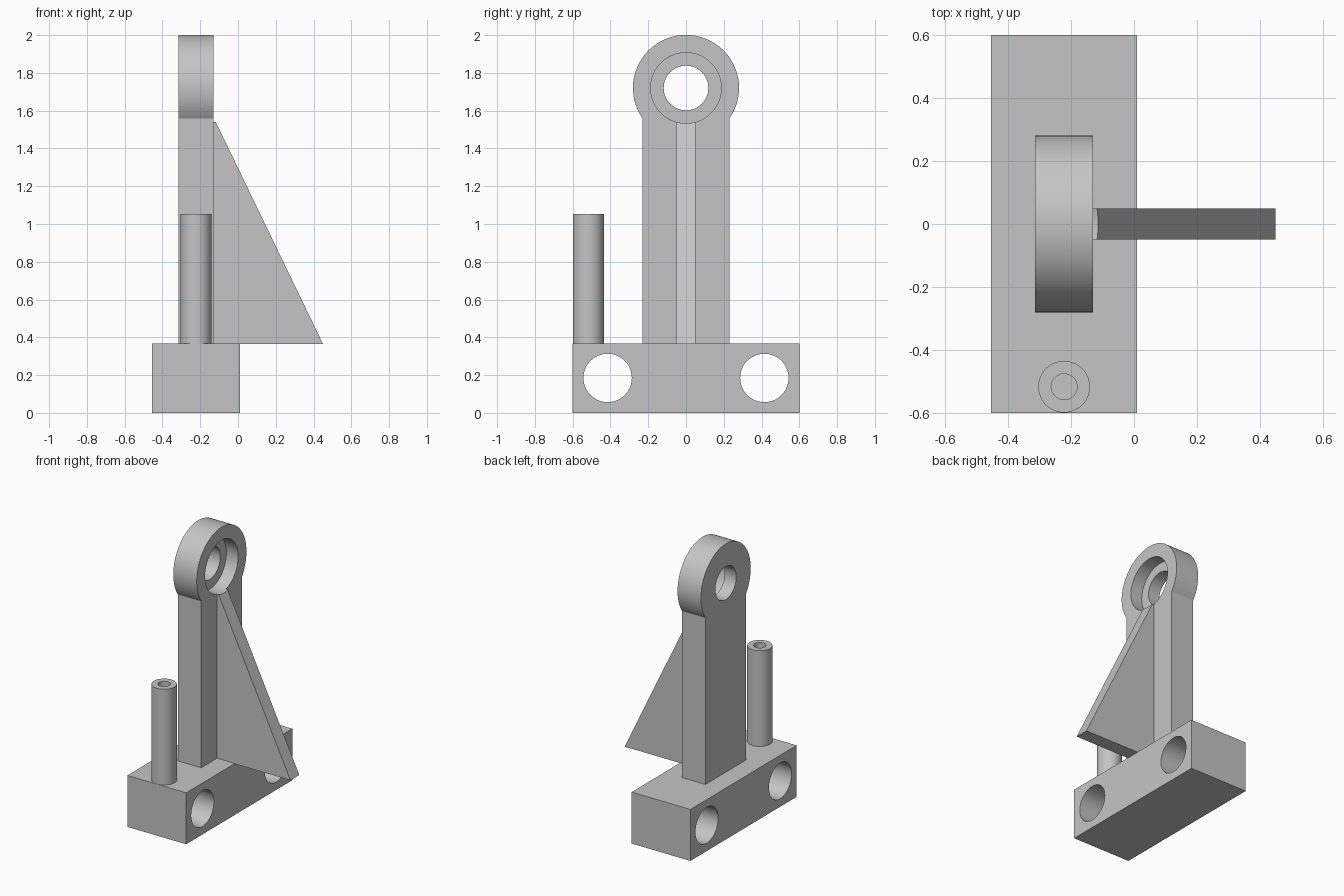
import bpy, bmesh
from math import asin, cos, sin, pi
from mathutils import Matrix

cube = bpy.data.objects.get("Cube")
if cube:
    bpy.data.objects.remove(cube, do_unlink=True)

grey = bpy.data.materials.new("plain grey")
grey.use_nodes = True
grey.diffuse_color = (0.56, 0.56, 0.56, 1)
grey.node_tree.nodes["Principled BSDF"].inputs["Base Color"].default_value = grey.diffuse_color


def finish(name, bm):
    bmesh.ops.recalc_face_normals(bm, faces=bm.faces)
    mesh = bpy.data.meshes.new(name)
    bm.to_mesh(mesh)
    bm.free()
    mesh.materials.append(grey)
    obj = bpy.data.objects.new(name, mesh)
    bpy.context.collection.objects.link(obj)
    return obj


def prism(name, points, direction):
    """Extrude a closed outline along a direction."""
    bm = bmesh.new()
    face = bm.faces.new([bm.verts.new(p) for p in points])
    new = bmesh.ops.extrude_face_region(bm, geom=[face])["geom"]
    bmesh.ops.translate(bm, vec=direction,
                        verts=[v for v in new if isinstance(v, bmesh.types.BMVert)])
    return finish(name, bm)


def cylinder(name, center, radius, length, axis):
    bm = bmesh.new()
    turn = Matrix.Rotation(pi / 2, 4, "Y") if axis == "X" else Matrix()
    bmesh.ops.create_cone(bm, cap_ends=True, segments=64, radius1=radius, radius2=radius,
                          depth=length, matrix=Matrix.Translation(center) @ turn)
    return finish(name, bm)


def activate(obj):
    bpy.ops.object.select_all(action="DESELECT")
    obj.select_set(True)
    bpy.context.view_layer.objects.active = obj


def drill(obj, center, radius, length, axis):
    """Cut a round hole and discard the cutter."""
    cutter = cylinder("hole_cutter", center, radius, length, axis)
    cutter.hide_render = True
    mod = obj.modifiers.new("hole", "BOOLEAN")
    mod.operation, mod.solver, mod.object = "DIFFERENCE", "EXACT", cutter
    activate(obj)
    bpy.ops.object.modifier_apply(modifier=mod.name)
    bpy.data.objects.remove(cutter, do_unlink=True)


BASE_TOP = 0.368
BACK, FACE = -0.315, -0.13      # upright thickness along x
EYE_Z, EYE_R, HALF = 1.72, 0.281, 0.23
BORE_R, RECESS_R, RECESS_DEPTH = 0.118, 0.187, 0.093

# Base block with two cross holes
x0, x1 = -0.455, 0.01
base = prism("base_block", [(x0, -0.6, 0), (x1, -0.6, 0), (x1, 0.6, 0), (x0, 0.6, 0)],
             (0, 0, BASE_TOP))
for side in (-1, 1):
    drill(base, (-0.22, side * 0.415, 0.185), 0.128, 1, "X")

# Upright with rounded eye, through bore and recess
start = -asin((EYE_R ** 2 - HALF ** 2) ** 0.5 / EYE_R)
sweep, steps = pi - 2 * start, 72
outline = [(BACK, -HALF, BASE_TOP), (BACK, HALF, BASE_TOP)]
for i in range(steps + 1):
    a = start + sweep * i / steps
    outline.append((BACK, EYE_R * cos(a), EYE_Z + EYE_R * sin(a)))
upright = prism("upright_eye", outline, (FACE - BACK, 0, 0))
drill(upright, (FACE, 0, EYE_Z), BORE_R, 1, "X")
drill(upright, (FACE, 0, EYE_Z), RECESS_R, 2 * RECESS_DEPTH, "X")

# Triangular rib, trimmed by the recess
rib = prism("support_rib", [(FACE, -0.05, 0.365), (0.45, -0.05, 0.365),
                            (-0.118, -0.05, 1.541), (FACE, -0.05, 1.541)], (0, 0.1, 0))
drill(rib, (FACE, 0, EYE_Z), RECESS_R, 0.5, "X")

# Hollow post
post = cylinder("hollow_post", (-0.222, -0.517, (BASE_TOP + 1.053) / 2), 0.082,
                1.053 - BASE_TOP, "Z")
drill(post, (-0.222, -0.517, 0.7), 0.041, 2, "Z")

for obj in (base, upright, rib, post):
    activate(obj)
    bpy.ops.object.shade_smooth_by_angle(angle=pi / 6)
